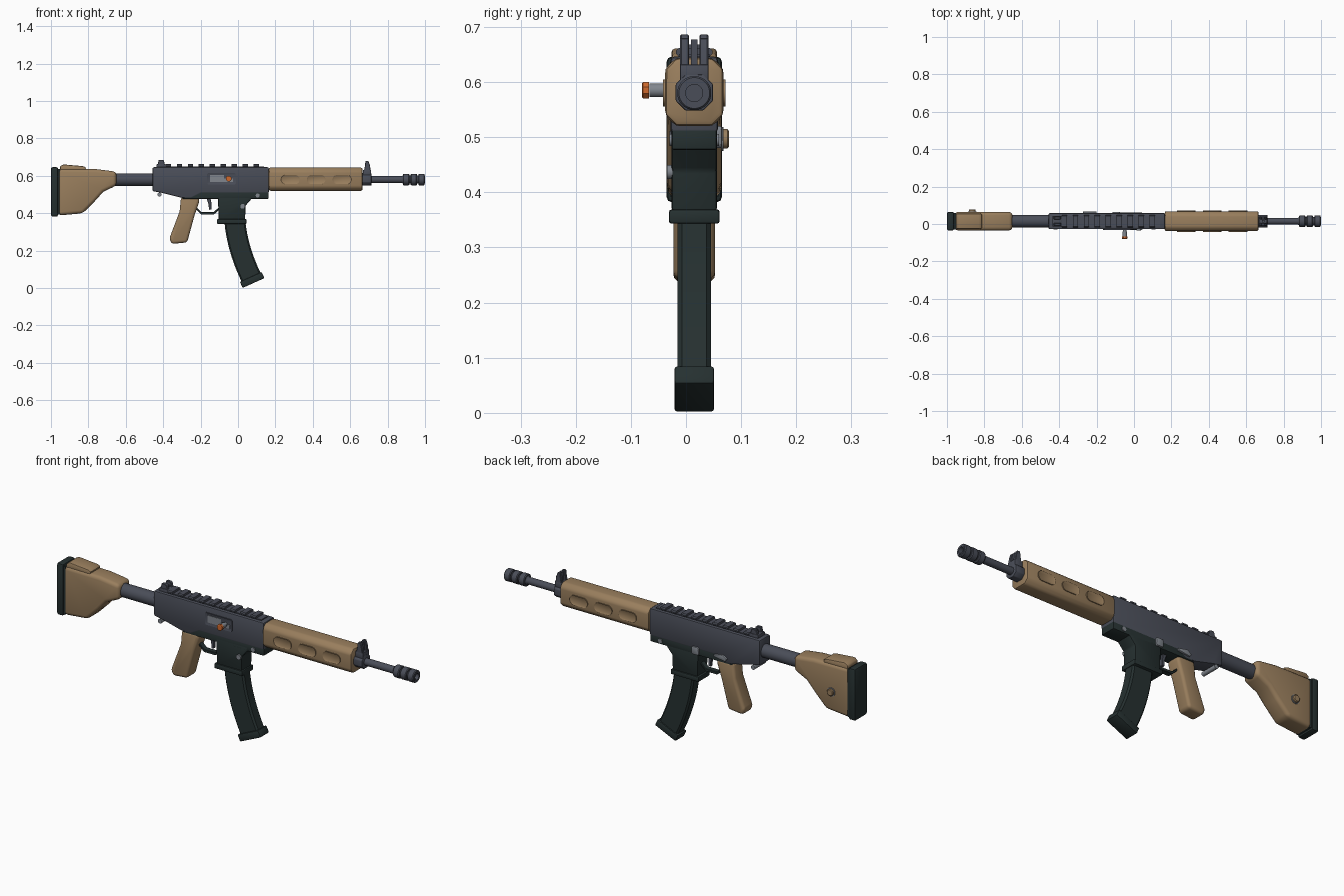
import bpy, bmesh, math
from mathutils import Matrix, Vector

cube = bpy.data.objects.get("Cube")
if cube:
    bpy.data.objects.remove(cube, do_unlink=True)

Y = 0.015   # centre plane of the body
AXIS = 0.58  # barrel height


def material(name, r, g, b):
    m = bpy.data.materials.new(name)
    m.use_nodes = True
    m.diffuse_color = (r, g, b, 1)
    bsdf = next(n for n in m.node_tree.nodes if n.type == "BSDF_PRINCIPLED")
    bsdf.inputs["Base Color"].default_value = (r, g, b, 1)
    bsdf.inputs["Roughness"].default_value = 0.6
    return m


GREY = material("gunmetal_grey", 0.068, 0.075, 0.098)
GREEN = material("dark_green", 0.019, 0.03, 0.03)
TAN = material("tan", 0.32, 0.21, 0.11)
STEEL = material("light_steel", 0.22, 0.24, 0.27)
ORANGE = material("orange", 0.62, 0.14, 0.025)


def finish(name, bm, mat):
    bmesh.ops.recalc_face_normals(bm, faces=bm.faces[:])
    mesh = bpy.data.meshes.new(name)
    bm.to_mesh(mesh)
    bm.free()
    mesh.materials.append(mat)
    ob = bpy.data.objects.new(name, mesh)
    bpy.context.collection.objects.link(ob)
    bpy.ops.object.select_all(action="DESELECT")
    ob.select_set(True)
    bpy.context.view_layer.objects.active = ob
    bpy.ops.object.shade_smooth_by_angle(angle=math.radians(32))
    return ob


def prism(name, pts, lo, hi, mat, bevel=0.0, segments=2, axis="y", inset=None):
    """Extrude a profile from lo to hi: (x, z) along y, or (y, z) along x."""
    bm = bmesh.new()

    def ring(d):
        return [bm.verts.new((a, d + Y, b) if axis == "y" else (d, a + Y, b)) for a, b in pts]

    low, high = ring(lo), ring(hi)
    caps = [bm.faces.new(low), bm.faces.new(high)]
    n = len(pts)
    for i in range(n):
        j = (i + 1) % n
        bm.faces.new((low[i], low[j], high[j], high[i]))
    bmesh.ops.recalc_face_normals(bm, faces=bm.faces[:])
    if inset:
        for cap in caps:
            bmesh.ops.inset_region(bm, faces=[cap], thickness=inset[0], depth=-inset[1])
    if bevel:
        edges = [e for e in bm.edges if e.calc_face_angle(0) > math.radians(35)]
        bmesh.ops.bevel(bm, geom=edges, offset=bevel, segments=segments,
                        profile=0.5, affect="EDGES", clamp_overlap=True)
    return finish(name, bm, mat)


def rect(a0, a1, b0, b1, cut=0.0):
    if not cut:
        return [(a0, b0), (a1, b0), (a1, b1), (a0, b1)]
    return [(a0 + cut, b0), (a1 - cut, b0), (a1, b0 + cut), (a1, b1 - cut),
            (a1 - cut, b1), (a0 + cut, b1), (a0, b1 - cut), (a0, b0 + cut)]


def lathe(name, rings, mat, axis="x", at=(0, 0), sides=24):
    """Spin (position, radius) pairs about an x or y axis."""
    bm = bmesh.new()
    loops = []
    for d, r in rings:
        loop = []
        for k in range(sides):
            t = 2 * math.pi * (k + 0.5) / sides
            u, v = r * math.cos(t), r * math.sin(t)
            co = (d, u + Y, v + AXIS) if axis == "x" else (at[0] + u, d + Y, at[1] + v)
            loop.append(bm.verts.new(co))
        loops.append(loop)
    for p, q in zip(loops, loops[1:]):
        for k in range(sides):
            j = (k + 1) % sides
            bm.faces.new((p[k], p[j], q[j], q[k]))
    bm.faces.new(loops[0])
    bm.faces.new(loops[-1])
    return finish(name, bm, mat)


# Stock, butt pad and cheek rest
prism("butt_pad", rect(-1.0, -0.962, 0.382, 0.646), -0.05, 0.05, GREEN, 0.009)
prism("butt_pad_spacer", rect(-0.97, -0.952, 0.392, 0.636), -0.044, 0.044, GREEN)
prism("stock", [(-0.96, 0.388), (-0.83, 0.4), (-0.765, 0.465), (-0.72, 0.515), (-0.65, 0.548),
                (-0.65, 0.622), (-0.76, 0.636), (-0.96, 0.638)], -0.049, 0.049, TAN, 0.018, 3)
prism("cheek_rest", [(-0.952, 0.62), (-0.82, 0.62), (-0.812, 0.645), (-0.83, 0.652),
                     (-0.935, 0.661), (-0.952, 0.65)], -0.041, 0.041, TAN, 0.006)
lathe("stock_washer", [(0.045, 0.022), (0.053, 0.022)], STEEL, "y", (-0.865, 0.497))
lathe("stock_button", [(0.045, 0.018), (0.06, 0.018), (0.063, 0.014)], TAN, "y", (-0.865, 0.497))
lathe("stock_tube", [(-0.67, 0.034), (-0.44, 0.034)], GREY)

# Receiver
prism("upper_receiver", [(-0.457, 0.518), (-0.41, 0.51), (-0.3, 0.482), (-0.25, 0.482),
                         (-0.2, 0.508), (0.165, 0.508), (0.165, 0.646), (-0.457, 0.646)],
      -0.043, 0.043, GREY, 0.007)
prism("lower_receiver", [(-0.3, 0.477), (0.164, 0.477), (0.164, 0.515), (-0.23, 0.515)],
      -0.041, 0.041, GREEN, 0.004)
prism("magazine_well", [(-0.108, 0.5), (-0.103, 0.365), (0.038, 0.365), (0.04, 0.44),
                        (0.075, 0.48), (0.075, 0.5)], -0.041, 0.041, GREEN, 0.006)
prism("magazine_well_lip", rect(-0.113, 0.045, 0.343, 0.369), -0.046, 0.046, GREEN, 0.005)

# Top rail
prism("rail_base", rect(-0.385, 0.14, 0.64, 0.651), -0.028, 0.028, GREY)
for i in range(9):
    x = -0.372 + i * 0.0587
    prism("rail_tooth", rect(-0.033, 0.033, 0.646, 0.662, 0.005), x - 0.014, x + 0.014, GREY, axis="x")

# Ejection port, bolt and charging handle
prism("ejection_port", rect(-0.165, -0.012, 0.554, 0.616, 0.006), -0.047, 0, GREY, inset=(0.01, 0.003))
prism("bolt", rect(-0.15, -0.075, 0.567, 0.604), -0.0465, -0.03, STEEL)
prism("bolt_carrier", rect(-0.075, -0.026, 0.567, 0.585), -0.046, -0.03, STEEL)
handle = (-0.05, 0.585)
lathe("handle_stem", [(-0.058, 0.009), (-0.03, 0.009)], STEEL, "y", handle)
lathe("handle_grip", [(-0.081, 0.013), (-0.056, 0.013)], STEEL, "y", handle, 12)
lathe("handle_tip", [(-0.095, 0.013), (-0.093, 0.016), (-0.082, 0.016)], ORANGE, "y", handle, 8)

# Pins and controls
for x, z in ((-0.42, 0.5), (0.105, 0.495)):
    lathe("receiver_pin", [(-0.045, 0.011), (0.045, 0.011)], STEEL, "y", (x, z), 16)
lathe("magazine_release", [(-0.049, 0.013), (0, 0.013)], STEEL, "y", (0.025, 0.437), 16)
prism("selector_lever", [(-0.275, 0.505), (-0.265, 0.49), (-0.2, 0.5), (-0.2, 0.51), (-0.25, 0.52)],
      0.03, 0.051, STEEL, 0.003)
prism("bolt_catch", rect(-0.115, -0.075, 0.48, 0.52, 0.006), 0.03, 0.05, STEEL, 0.003)

# Grip, trigger and guard
prism("grip", [(-0.305, 0.485), (-0.312, 0.41), (-0.367, 0.265), (-0.355, 0.236), (-0.272, 0.244),
               (-0.232, 0.39), (-0.208, 0.46), (-0.208, 0.485)], -0.038, 0.038, TAN, 0.014, 3)
guard = [(-0.235, 0.43), (-0.195, 0.392), (-0.13, 0.392), (-0.1, 0.42)]
prism("trigger_guard", guard + [(x, z + 0.014) for x, z in reversed(guard)], -0.014, 0.014, GREEN, 0.002, 1)
prism("trigger", [(-0.17, 0.485), (-0.158, 0.45), (-0.155, 0.418), (-0.142, 0.42),
                  (-0.142, 0.455), (-0.148, 0.485)], -0.008, 0.008, GREY, 0.002, 1)

# Curved magazine
P0, P1, P2 = Vector((-0.018, 0.37)), Vector((-0.006, 0.21)), Vector((0.076, 0.045))
front, back = [], []
for i in range(8):
    t = i / 7
    p = P0 * (1 - t) ** 2 + P1 * 2 * t * (1 - t) + P2 * t * t
    d = ((P1 - P0) * (1 - t) + (P2 - P1) * t).normalized()
    side = Vector((-d.y, d.x)) * 0.056
    front.append(tuple(p + side))
    back.append(tuple(p - side))
prism("magazine", front + back[::-1], -0.03, 0.03, GREEN, 0.008, 1)
u, n, c = Vector((0.91, 0.41)), Vector((-0.41, 0.91)), Vector((0.083, 0.027))
prism("magazine_base", [tuple(c + u * a + n * b) for a, b in rect(-0.064, 0.064, 0, 0.036)],
      -0.036, 0.036, GREEN, 0.005)

# Handguard with raised oval panels on both sides
prism("handguard", rect(-0.053, 0.053, 0.52, 0.644, 0.02), 0.164, 0.666, TAN, 0.009, axis="x")
for x in (0.28, 0.418, 0.556):
    oval = []
    for k in range(16):
        t = 2 * math.pi * (k + 0.5) / 16
        shift = 0.025 if math.cos(t) > 0 else -0.025
        oval.append((x + shift + 0.025 * math.cos(t), AXIS + 0.025 * math.sin(t)))
    prism("handguard_panel", oval, -0.057, 0.057, TAN, inset=(0.005, 0.003))

# Barrel and muzzle
lathe("barrel", [(0.65, 0.018), (0.9, 0.018)], GREY)
profile = [(0.876, 0.018)]
for x in (0.882, 0.923, 0.964):
    profile += [(x, 0.022), (x, 0.028), (x + 0.004, 0.031), (x + 0.03, 0.031), (x + 0.034, 0.028), (x + 0.034, 0.022)]
profile += [(1.0, 0.022), (1.0, 0.0155), (0.97, 0.0155)]
lathe("muzzle_brake", profile, GREY)

# Sights
prism("front_sight_block", rect(-0.034, 0.034, 0.548, 0.614, 0.018), 0.664, 0.713, GREY, 0.003, axis="x")
prism("front_sight_base", rect(0.668, 0.712, 0.6, 0.632), -0.026, 0.026, GREY, 0.003)
prism("rear_sight_base", rect(-0.437, -0.385, 0.64, 0.662), -0.028, 0.028, GREY, 0.003)
for s in (-1, 1):
    y = s * 0.0175
    prism("front_sight_ear", [(0.672, 0.62), (0.71, 0.62), (0.706, 0.655), (0.697, 0.68),
                              (0.682, 0.68), (0.678, 0.65)], y - 0.008, y + 0.008, GREY, 0.002, 1)
    prism("rear_sight_ear", [(-0.432, 0.65), (-0.388, 0.65), (-0.396, 0.682), (-0.404, 0.686),
                             (-0.424, 0.686)], y - 0.008, y + 0.008, GREY, 0.002, 1)
prism("front_sight_post", rect(0.684, 0.698, 0.62, 0.677), -0.006, 0.006, GREY)
prism("rear_sight_blade", rect(-0.415, -0.402, 0.65, 0.668), -0.012, 0.012, GREY)
